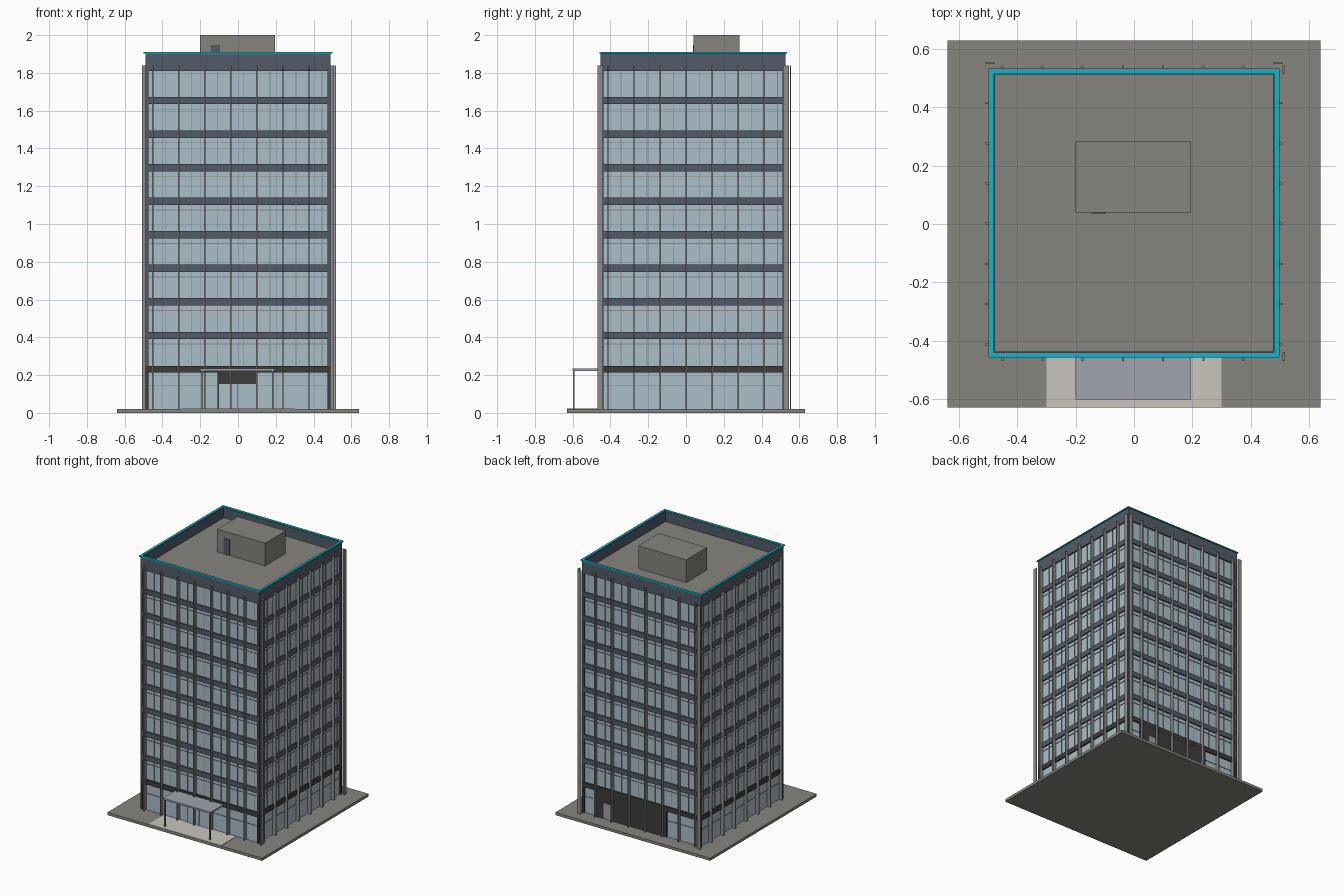
import bpy, bmesh

if "Cube" in bpy.data.objects:
    bpy.data.objects.remove(bpy.data.objects["Cube"])

CY = 0.0375            # tower centre in y
HX, HY = 0.491, 0.489  # tower half sizes


def material(name, hexcode):
    m = bpy.data.materials.new(name)
    c = [int(hexcode[i:i + 2], 16) / 255 for i in (0, 2, 4)]
    lin = [v / 12.92 if v <= 0.04045 else ((v + 0.055) / 1.055) ** 2.4 for v in c]
    m.diffuse_color = (*lin, 1)
    m.use_nodes = True
    m.node_tree.nodes["Principled BSDF"].inputs["Base Color"].default_value = m.diffuse_color
    return m


CONCRETE = material("warm grey concrete", "87857E")
GLASS = material("pale blue glass", "ABBFC9")
SLATE = material("slate spandrel", "545B68")
DARK = material("dark cladding", "3D3C39")
METAL = material("grey metal", "8C8B88")
CYAN = material("cyan coping", "18B4C8")
CANOPY = material("canopy grey", "A0A3AB")
PAVING = material("light paving", "C9C5BC")


def finish(name, bm, mat):
    bmesh.ops.recalc_face_normals(bm, faces=bm.faces)
    me = bpy.data.meshes.new(name)
    bm.to_mesh(me)
    bm.free()
    me.materials.append(mat)
    ob = bpy.data.objects.new(name, me)
    bpy.context.collection.objects.link(ob)
    return ob


def boxes(name, mat, items):
    """One object made of boxes given as (x0, x1, y0, y1, z0, z1)."""
    bm = bmesh.new()
    for x0, x1, y0, y1, z0, z1 in items:
        vs = bmesh.ops.create_cube(bm, size=1)["verts"]
        for v in vs:
            v.co = ((x0 + x1) / 2 + v.co.x * (x1 - x0),
                    (y0 + y1) / 2 + v.co.y * (y1 - y0),
                    (z0 + z1) / 2 + v.co.z * (z1 - z0))
    return finish(name, bm, mat)


def rings(name, mat, hx, hy, t, levels):
    """Rectangular rings around the tower, wall thickness t."""
    bm = bmesh.new()
    corners = [(-1, -1), (1, -1), (1, 1), (-1, 1)]
    for z0, z1 in levels:
        loops = [[bm.verts.new((sx * (hx - d), CY + sy * (hy - d), z)) for sx, sy in corners]
                 for d, z in ((0, z0), (0, z1), (t, z1), (t, z0))]
        for a in range(4):
            b = (a + 1) % 4
            for i in range(4):
                j = (i + 1) % 4
                bm.faces.new((loops[a][i], loops[a][j], loops[b][j], loops[b][i]))
    return finish(name, bm, mat)


def on_sides(u, w, d0, d1, z0, z1, axis):
    """Upright bar at u on both facades of one axis, reaching d0..d1 from the wall plane."""
    out = []
    for s in (-1, 1):
        if axis == "x":      # front and back
            a, b = sorted((CY + s * (HY + d0), CY + s * (HY + d1)))
            out.append((u - w, u + w, a, b, z0, z1))
        else:                # left and right
            a, b = sorted((s * (HX + d0), s * (HX + d1)))
            out.append((a, b, u - w, u + w, z0, z1))
    return out


# Site
boxes("base_slab", CONCRETE, [(-0.64, 0.64, -0.63, 0.63, 0, 0.02)])
boxes("entrance_paving", PAVING, [(-0.3, 0.3, -0.629, CY - HY, 0.0195, 0.023)])

# Glazed core and roof deck
GX, GY = HX - 0.01, HY - 0.01
boxes("glass_core", GLASS, [(-GX, GX, CY - GY, CY + GY, 0.02, 1.815)])
boxes("roof_deck", CONCRETE, [(-0.48, 0.48, CY - 0.478, CY + 0.478, 1.815, 1.83)])

# Floor bands, ground floor band, parapet and coping
PITCH = 0.1775
floors = [0.4295 + PITCH * i for i in range(8)]
rings("spandrels", SLATE, HX, HY, 0.015, [(z - 0.038, z) for z in floors])
rings("ground_band", DARK, HX, HY, 0.015, [(0.213, 0.249)])
rings("parapet", SLATE, HX, HY, 0.014, [(1.81, 1.905)])
rings("coping", CYAN, HX + 0.008, HY + 0.007, 0.018, [(1.903, 1.911)])


# Corner posts
def corners(z0, z1):
    w = 0.016
    return [(min(sx * HX, sx * (HX - w)), max(sx * HX, sx * (HX - w)),
             CY + min(sy * HY, sy * (HY - w)), CY + max(sy * HY, sy * (HY - w)), z0, z1)
            for sx in (-1, 1) for sy in (-1, 1)]


boxes("corner_posts", SLATE, corners(0.249, 1.81))
boxes("ground_corner_posts", DARK, corners(0.02, 0.213))

# Tall facade fins, the last of each row standing clear of the corner
BAY = 0.138
fins = []
for i in range(8):
    fins += on_sides(-0.452 + BAY * i, 0.0035, -0.012, 0.018, 0.02, 1.84, "x")
    fins += on_sides(-0.413 + BAY * i, 0.0035, -0.012, 0.018, 0.02, 1.84, "y")
boxes("facade_fins", METAL, fins)

# Slim window mullions at mid bay and transoms near each window head
mullions = []
for i in range(7):
    mullions += on_sides(-0.452 + BAY * (i + 0.5), 0.0018, -0.011, -0.006, 0.249, 1.81, "x")
    mullions += on_sides(-0.413 + BAY * (i + 0.5), 0.0018, -0.011, -0.006, 0.249, 1.81, "y")
boxes("window_mullions", METAL, mullions)
heads = [z - 0.065 for z in floors] + [0.143]
rings("window_transoms", METAL, HX - 0.006, HY - 0.006, 0.006,
      [(z - 0.0018, z + 0.0018) for z in heads])

# Front entrance
FY = CY - HY
boxes("entrance_surround", DARK, [(-0.108, 0.104, FY + 0.001, FY + 0.012, 0.02, 0.214)])
boxes("entrance_doors", GLASS, [(-0.1, -0.003, FY - 0.002, FY + 0.005, 0.022, 0.152),
                                (-0.001, 0.097, FY - 0.002, FY + 0.005, 0.022, 0.152)])
boxes("canopy", CANOPY, [(-0.2, 0.196, -0.602, FY + 0.005, 0.222, 0.234)])
boxes("canopy_posts", METAL, [(x - 0.004, x + 0.004, -0.598, -0.59, 0.02, 0.223)
                              for x in (-0.188, 0.184)])

# Rear service wall and door
BY = CY + HY
boxes("service_wall", DARK, [(-0.207, 0.383, BY - 0.012, BY - 0.001, 0.02, 0.214)])
boxes("service_door", CANOPY, [(0.25, 0.31, BY - 0.005, BY + 0.003, 0.022, 0.14)])

# Roof plant room with access door
boxes("plant_room", CONCRETE, [(-0.2, 0.196, 0.04, 0.284, 1.83, 2.0)])
boxes("plant_room_door", SLATE, [(-0.146, -0.096, 0.036, 0.042, 1.83, 1.948)])
